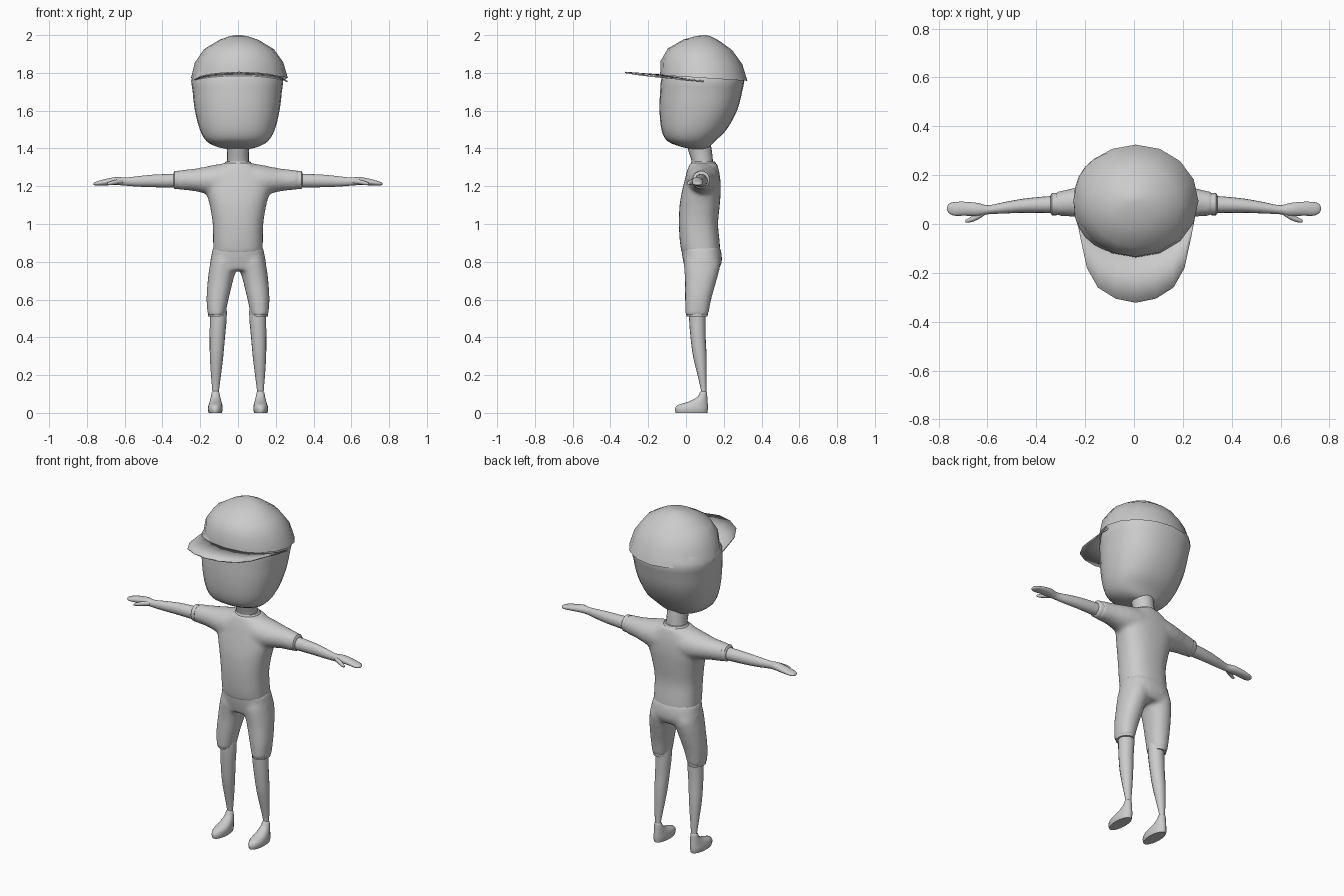
import bpy, bmesh, math
from mathutils import Vector

grey = bpy.data.materials.new("plain grey")
grey.diffuse_color = (0.6, 0.6, 0.6, 1)


def resample(rings, steps):
    """Catmull-Rom interpolation between cross-sections."""
    out = []
    for i in range(len(rings) - 1):
        p = [rings[max(0, min(len(rings) - 1, i + k))] for k in (-1, 0, 1, 2)]
        for s in range(steps):
            t = s / steps
            out.append([0.5 * (2 * b + (c - a) * t + (2 * a - 5 * b + 4 * c - d) * t * t
                               + (3 * b - a - 3 * c + d) * t ** 3) for a, b, c, d in zip(*p)])
    return out + [list(rings[-1])]


def add_loft(bm, rings, axis='z', n=20, steps=3, power=2.0, side=1, caps=True):
    """Rings are (position, min, max, min, max): x and y spans along z, y and z spans along x."""
    loops = []
    for t, a0, a1, b0, b1 in resample(rings, steps):
        loop = []
        for k in range(n):
            w = 2 * math.pi * k / n
            c, s = math.cos(w), math.sin(w)
            a = (a0 + a1) / 2 + (a1 - a0) / 2 * math.copysign(abs(c) ** (2 / power), c)
            b = (b0 + b1) / 2 + (b1 - b0) / 2 * math.copysign(abs(s) ** (2 / power), s)
            co = (a, b, t) if axis == 'z' else (t, a, b)
            loop.append(bm.verts.new((co[0] * side, co[1], co[2])))
        loops.append(loop)
    for lo, hi in zip(loops, loops[1:]):
        for k in range(n):
            bm.faces.new((lo[k], lo[(k + 1) % n], hi[(k + 1) % n], hi[k]))
    if caps:
        bm.faces.new(loops[0])
        bm.faces.new(loops[-1])


def finish(name, bm, angle=50, blend=False):
    bmesh.ops.recalc_face_normals(bm, faces=bm.faces[:])
    me = bpy.data.meshes.new(name)
    bm.to_mesh(me)
    bm.free()
    ob = bpy.data.objects.new(name, me)
    bpy.context.collection.objects.link(ob)
    me.materials.append(grey)
    if blend:  # fuse the overlapping volumes into one soft garment
        rm = ob.modifiers.new("fuse", 'REMESH')
        rm.mode, rm.voxel_size, rm.use_smooth_shade = 'VOXEL', 0.011, True
        sm = ob.modifiers.new("soften", 'SMOOTH')
        sm.factor, sm.iterations = 0.5, 8
    else:
        bpy.ops.object.select_all(action='DESELECT')
        ob.select_set(True)
        bpy.context.view_layer.objects.active = ob
        bpy.ops.object.shade_smooth_by_angle(angle=math.radians(angle))
    return ob


def loft(name, rings, angle=50, **kw):
    bm = bmesh.new()
    add_loft(bm, rings, **kw)
    return finish(name, bm, angle)


# head and neck
loft("head", [(1.397, -.06, .06, .03, .11), (1.41, -.115, .11, -.03, .127),
              (1.44, -.168, .16, -.10, .155), (1.5, -.202, .195, -.13, .215),
              (1.6, -.228, .22, -.14, .27), (1.7, -.24, .232, -.137, .297),
              (1.78, -.243, .236, -.128, .306), (1.88, -.18, .18, -.09, .25)],
     n=28, power=2.3, angle=70)
loft("neck", [(1.28, -.06, .06, .035, .15), (1.33, -.058, .058, .03, .143),
              (1.38, -.058, .058, .015, .138), (1.43, -.065, .065, .0, .13)])

# cap dome, tilted down at the back
bm = bmesh.new()
add_loft(bm, [(1.773, -.249, .264, -.137, .325), (1.855, -.228, .240, -.134, .298),
              (1.925, -.180, .190, -.096, .243), (1.975, -.098, .108, -.015, .17),
              (1.994, -.045, .05, .05, .13), (2.0, -.01, .015, .09, .105)],
         n=16, steps=1, caps=False)
bm.verts.ensure_lookup_table()
bm.faces.new(bm.verts[-16:])
for v in bm.verts:
    v.co.z -= (v.co.y - .09) * .065 * max(0, (2 - v.co.z) / .23)
finish("cap_dome", bm, 60)

# cap visor, stretched from the dome rim to the outer brim
bm = bmesh.new()
half = [(0, -.322), (.083, -.305), (.155, -.26), (.2, -.18), (.228, -.05), (.255, .09)]
outer = [(-x, y) for x, y in half[:0:-1]] + half
rows = []
for i, (x, y) in enumerate(outer):
    w = math.pi + math.pi * i / (len(outer) - 1)
    inner = Vector((.25 * math.cos(w), .094 + .225 * math.sin(w)))
    row = []
    for t in (0, .5, 1):
        p = inner.lerp(Vector((x, y)), t)
        row.append(bm.verts.new((p.x + .007, p.y, 1.782 - .075 * p.y - .25 * p.x ** 2)))
    rows.append(row)
for a, b in zip(rows, rows[1:]):
    for k in range(2):
        bm.faces.new((a[k], b[k], b[k + 1], a[k + 1]))
visor = finish("cap_visor", bm, 60)
visor.modifiers.new("thickness", 'SOLIDIFY').thickness = 0.007

# shirt: torso fused with both sleeves
bm = bmesh.new()
add_loft(bm, [(.84, -.132, .132, -.022, .183), (.9, -.132, .132, -.032, .179),
              (1.0, -.134, .134, -.038, .17), (1.1, -.15, .15, -.034, .179),
              (1.17, -.168, .168, -.022, .184), (1.23, -.17, .17, -.008, .183),
              (1.28, -.145, .145, .005, .175), (1.325, -.07, .07, .022, .163)],
         n=28, power=2.4)
for s in (1, -1):
    add_loft(bm, [(.0, .0, .18, 1.14, 1.325), (.1, .0, .178, 1.142, 1.318),
                  (.17, .012, .168, 1.16, 1.304), (.24, .028, .15, 1.175, 1.292),
                  (.325, .034, .13, 1.182, 1.284)], axis='x', side=s)
finish("shirt", bm, blend=True)
loft("collar", [(1.295, -.078, .078, .02, .165), (1.318, -.073, .073, .025, .16),
                (1.332, -.064, .064, .03, .152)])

# shorts: hips fused with both legs
bm = bmesh.new()
add_loft(bm, [(.755, -.14, .14, -.004, .17), (.79, -.149, .149, -.012, .188),
              (.83, -.142, .142, -.02, .19), (.88, -.132, .132, -.026, .181)],
         n=28, power=2.4)
for s in (1, -1):
    add_loft(bm, [(.515, .068, .161, -.003, .118), (.6, .05, .167, -.006, .134),
                  (.7, .026, .161, -.006, .162), (.78, .005, .15, -.012, .182),
                  (.82, .01, .14, -.01, .175)], side=s, power=2.2)
finish("shorts", bm, blend=True)

for s, label in ((1, "left"), (-1, "right")):
    # cuffs and hems
    loft(label + "_sleeve_cuff", [(.315, .036, .128, 1.184, 1.282), (.335, .035, .127, 1.186, 1.281),
                                  (.342, .045, .118, 1.195, 1.27)], axis='x', side=s, steps=1)
    loft(label + "_shorts_hem", [(.51, .066, .158, .004, .114), (.535, .066, .160, .0, .118)],
         side=s, steps=1)
    # arm running into a flat hand
    loft(label + "_arm", [(.28, .044, .117, 1.192, 1.268), (.36, .045, .113, 1.193, 1.265),
                          (.45, .046, .104, 1.195, 1.261), (.53, .043, .09, 1.198, 1.253),
                          (.595, .040, .077, 1.203, 1.246), (.64, .032, .086, 1.206, 1.249),
                          (.69, .034, .091, 1.205, 1.241), (.735, .034, .09, 1.203, 1.229),
                          (.757, .043, .083, 1.204, 1.222), (.765, .055, .07, 1.209, 1.216)],
         axis='x', side=s, n=16, angle=80)
    loft(label + "_thumb", [(.605, .040, .065, 1.212, 1.238), (.64, .018, .046, 1.210, 1.236),
                            (.67, .007, .028, 1.206, 1.228), (.69, .006, .018, 1.206, 1.219)],
         axis='x', side=s, n=10, angle=80)
    # lower leg
    loft(label + "_leg", [(.08, .100, .137, .075, .109), (.115, .101, .136, .08, .108),
                          (.2, .09, .143, .061, .109), (.3, .078, .149, .037, .109),
                          (.4, .069, .15, .024, .104), (.5, .06, .149, .016, .104),
                          (.56, .06, .15, .016, .106)], side=s, n=16)
    # shoe
    loft(label + "_shoe", [(0, .085, .155, -.056, .114), (.02, .081, .160, -.06, .117),
                           (.042, .083, .156, -.045, .117), (.06, .088, .15, .015, .115),
                           (.085, .094, .143, .06, .113), (.108, .099, .139, .073, .111),
                           (.116, .105, .132, .08, .105)], side=s, n=18, steps=2)
